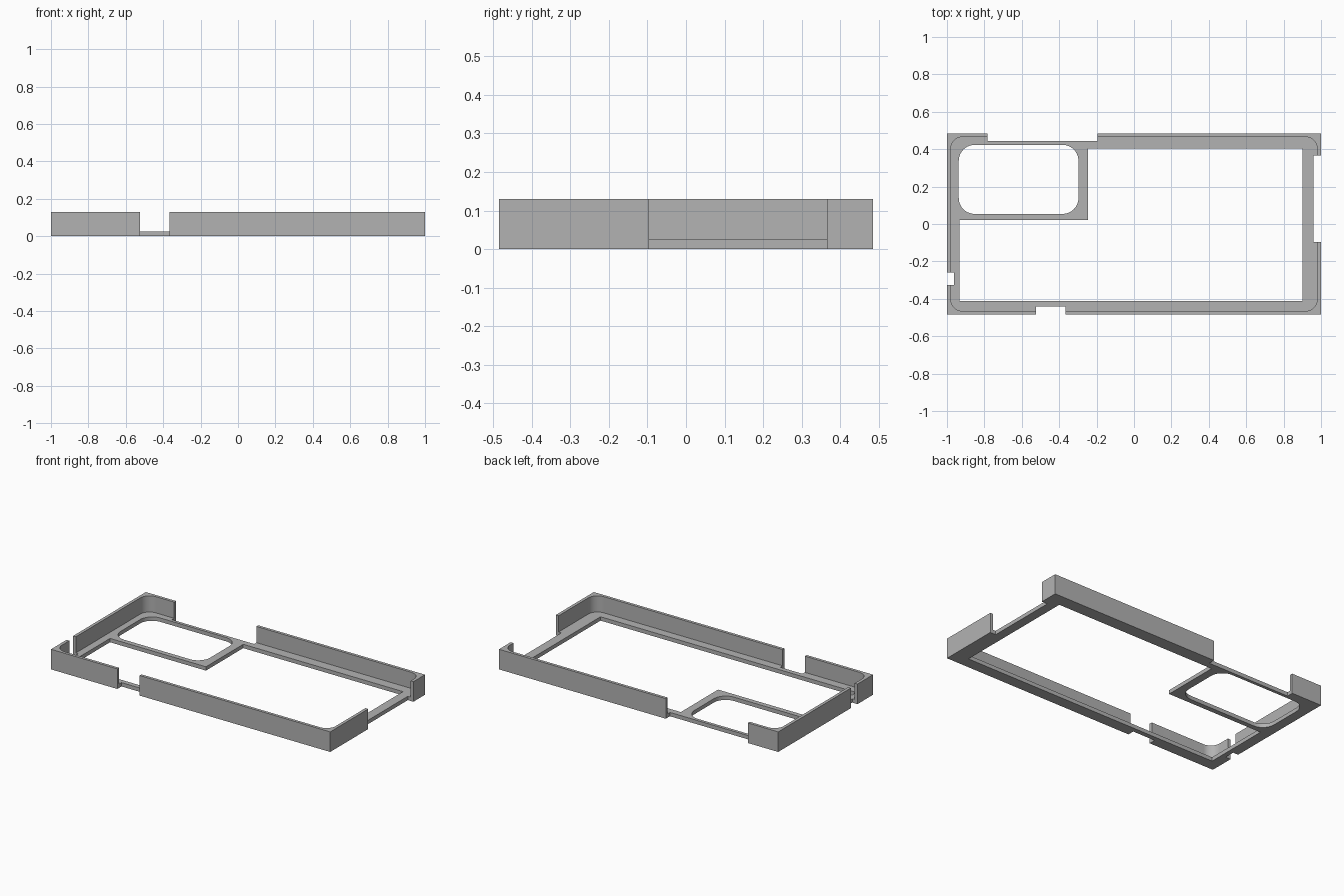
import bpy, bmesh, math

cube = bpy.data.objects.get("Cube")
if cube:
    bpy.data.objects.remove(cube, do_unlink=True)

HEIGHT = 0.13
FLOOR = 0.025
HALF_Y = 0.485

grey = bpy.data.materials.new("matte_grey")
grey.use_nodes = True
colour = (0.45, 0.45, 0.45, 1)
grey.diffuse_color = colour
next(n for n in grey.node_tree.nodes if n.type == 'BSDF_PRINCIPLED').inputs["Base Color"].default_value = colour


def rectangle(x0, x1, y0, y1, radius=0.0, steps=10):
    """Counter-clockwise outline, with rounded corners if a radius is given."""
    if not radius:
        return [(x0, y0), (x1, y0), (x1, y1), (x0, y1)]
    centres = rectangle(x0 + radius, x1 - radius, y0 + radius, y1 - radius)
    points = []
    for i, (cx, cy) in enumerate(centres):
        for s in range(steps + 1):
            a = math.pi + (i + s / steps) * math.pi / 2
            points.append((cx + radius * math.cos(a), cy + radius * math.sin(a)))
    return points


def prism(name, outline, z0, z1):
    bm = bmesh.new()
    base = bm.faces.new([bm.verts.new((x, y, z0)) for x, y in outline])
    top = bmesh.ops.extrude_face_region(bm, geom=[base])["geom"]
    bmesh.ops.translate(bm, vec=(0, 0, z1 - z0),
                        verts=[v for v in top if isinstance(v, bmesh.types.BMVert)])
    bmesh.ops.recalc_face_normals(bm, faces=bm.faces[:])
    mesh = bpy.data.meshes.new(name)
    bm.to_mesh(mesh)
    bm.free()
    mesh.materials.append(grey)
    obj = bpy.data.objects.new(name, mesh)
    bpy.context.collection.objects.link(obj)
    return obj


# Square-cornered outer block of the tray
case = prism("case_tray", rectangle(-1, 1, -HALF_Y, HALF_Y), 0, HEIGHT)

# Rounded cavity above the floor
cuts = [("cavity", rectangle(-0.98, 0.98, -0.466, 0.466, 0.065), FLOOR)]

# Openings through the floor: the main window leaves a plate round the rounded hole
window = [(-0.932, -0.411), (0.9, -0.411), (0.9, 0.403),
          (-0.245, 0.403), (-0.245, 0.022), (-0.932, 0.022)]
cuts += [("main_window", window, -0.1),
         ("rounded_hole", rectangle(-0.937, -0.297, 0.054, 0.423, 0.085), -0.1)]

# Full-height notches in the four side walls
cuts += [("front_notch", rectangle(-0.525, -0.365, -0.6, -0.442), -0.1),
         ("back_notch", rectangle(-0.783, -0.195, 0.443, 0.6), -0.1),
         ("left_notch", rectangle(0.96, 1.1, -0.096, 0.366), -0.1),
         ("right_notch", rectangle(-1.1, -0.963, -0.326, -0.259), -0.1)]

bpy.context.view_layer.objects.active = case
for name, outline, bottom in cuts:
    cutter = prism(name + "_cutter", outline, bottom, 0.3)
    cutter.hide_render = True
    mod = case.modifiers.new(name, 'BOOLEAN')
    mod.operation = 'DIFFERENCE'
    mod.solver = 'EXACT'
    mod.object = cutter
    bpy.ops.object.modifier_apply(modifier=mod.name)
    bpy.data.objects.remove(cutter, do_unlink=True)

# Smooth the rounded corners, keep every other edge crisp
bpy.ops.object.select_all(action='DESELECT')
case.select_set(True)
bpy.ops.object.shade_smooth_by_angle(angle=math.radians(30))
